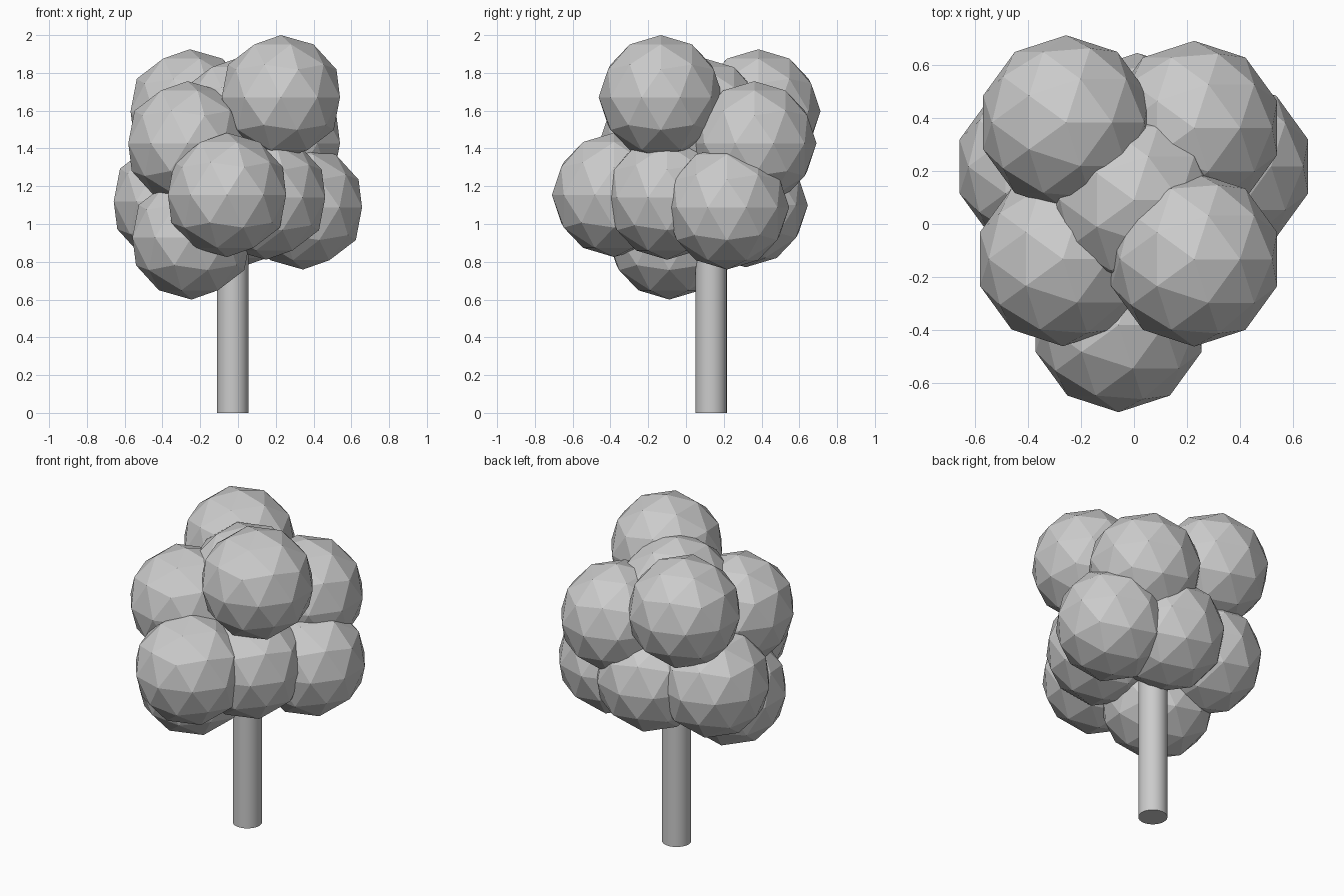
import bpy

if "Cube" in bpy.data.objects:
    bpy.data.objects.remove(bpy.data.objects["Cube"])

# Trunk: smooth round post reaching up inside the crown
TRUNK_TOP = 1.1
bpy.ops.mesh.primitive_cylinder_add(vertices=32, radius=0.083, depth=TRUNK_TOP,
                                    location=(-0.028, 0.133, TRUNK_TOP / 2))
trunk = bpy.context.object
trunk.name = "trunk"
bpy.ops.object.shade_smooth_by_angle()


# Foliage: equal flat-faced balls
def foliage(name, location):
    bpy.ops.mesh.primitive_ico_sphere_add(subdivisions=2, radius=0.329, location=location)
    bpy.context.object.name = "foliage_" + name
    bpy.ops.object.shade_flat()


CLUMPS = {
    # upper crown
    "top_front_right": (0.227, -0.133, 1.671),
    "top_back_left": (-0.256, 0.383, 1.596),
    "upper_centre": (0.0, 0.09, 1.55),
    "upper_front_left": (-0.268, -0.132, 1.427),
    "upper_back_right": (0.227, 0.362, 1.427),
    # lower crown
    "lower_front": (-0.058, -0.381, 1.154),
    "lower_front_right": (0.149, -0.10, 1.14),
    "lower_left": (-0.345, 0.217, 1.12),
    "lower_right": (0.344, 0.217, 1.088),
    "lower_back": (0.013, 0.316, 1.10),
    "lowest_front_left": (-0.246, -0.088, 0.929),
}
for clump_name, clump_location in CLUMPS.items():
    foliage(clump_name, clump_location)
